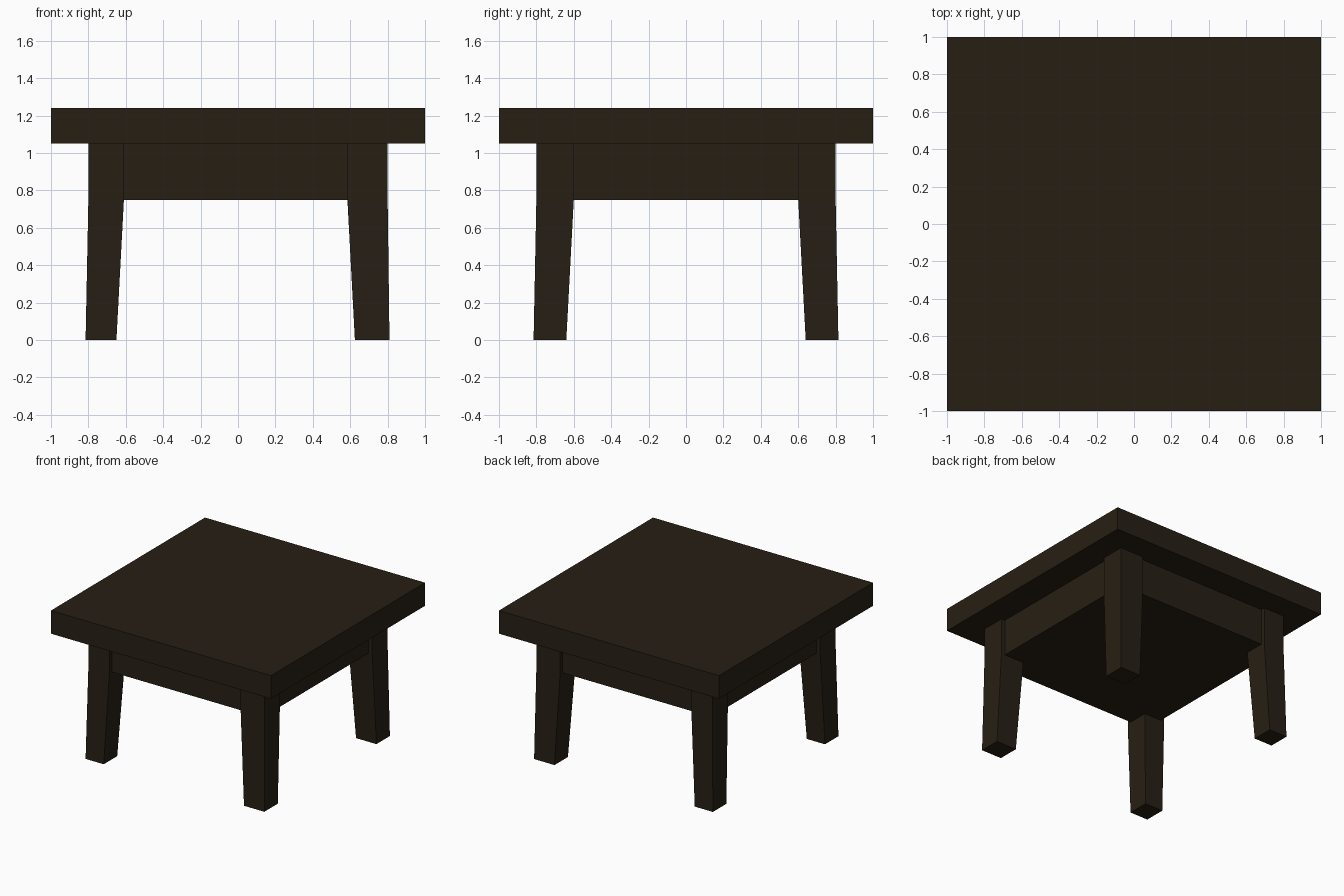
import bpy, bmesh

if "Cube" in bpy.data.objects:
    bpy.data.objects.remove(bpy.data.objects["Cube"])

wood = bpy.data.materials.new("dark_wood")
wood.diffuse_color = (0.02, 0.0135, 0.007, 1)
wood.use_nodes = True
wood.node_tree.nodes["Principled BSDF"].inputs["Base Color"].default_value = wood.diffuse_color


def loft(name, sections):
    """Solid through stacked rectangles (x0, x1, y0, y1, z), bottom to top."""
    bm = bmesh.new()
    rings = []
    for x0, x1, y0, y1, z in sections:
        corners = ((x0, y0), (x1, y0), (x1, y1), (x0, y1))
        rings.append([bm.verts.new((x, y, z)) for x, y in corners])
    for low, high in zip(rings, rings[1:]):
        for i in range(4):
            j = (i + 1) % 4
            bm.faces.new((low[i], low[j], high[j], high[i]))
    bm.faces.new(rings[0][::-1])
    bm.faces.new(rings[-1])
    bmesh.ops.recalc_face_normals(bm, faces=bm.faces)
    mesh = bpy.data.meshes.new(name)
    bm.to_mesh(mesh)
    bm.free()
    mesh.materials.append(wood)
    obj = bpy.data.objects.new(name, mesh)
    bpy.context.collection.objects.link(obj)
    return obj


def span(a, b):
    return min(a, b), max(a, b)


APRON_Z, TOP_Z = 0.75, 1.05

# Table top slab
loft("table_top", [(-1, 1, -1, 1, TOP_Z), (-1, 1, -1, 1, 1.24)])

# Solid apron block, slightly recessed behind the legs
A = 0.767
loft("apron", [(-A, A, -A, A, APRON_Z), (-A, A, -A, A, TOP_Z)])

# Legs: straight beside the apron, then tapered and splayed to the foot
# (inner x at apron, inner x at foot, outer x at foot); right legs are wider
leg_x = {"left": (-1, 0.61, 0.65, 0.815), "right": (1, 0.585, 0.625, 0.81)}
for side, (sx, inner, foot_in, foot_out) in leg_x.items():
    for end, sy in (("front", -1), ("back", 1)):
        upper = span(sx * inner, sx * 0.80) + span(sy * 0.60, sy * 0.80)
        foot = span(sx * foot_in, sx * foot_out) + span(sy * 0.64, sy * 0.815)
        loft(f"{end}_{side}_leg",
             [foot + (0,), upper + (APRON_Z,), upper + (TOP_Z,)])
